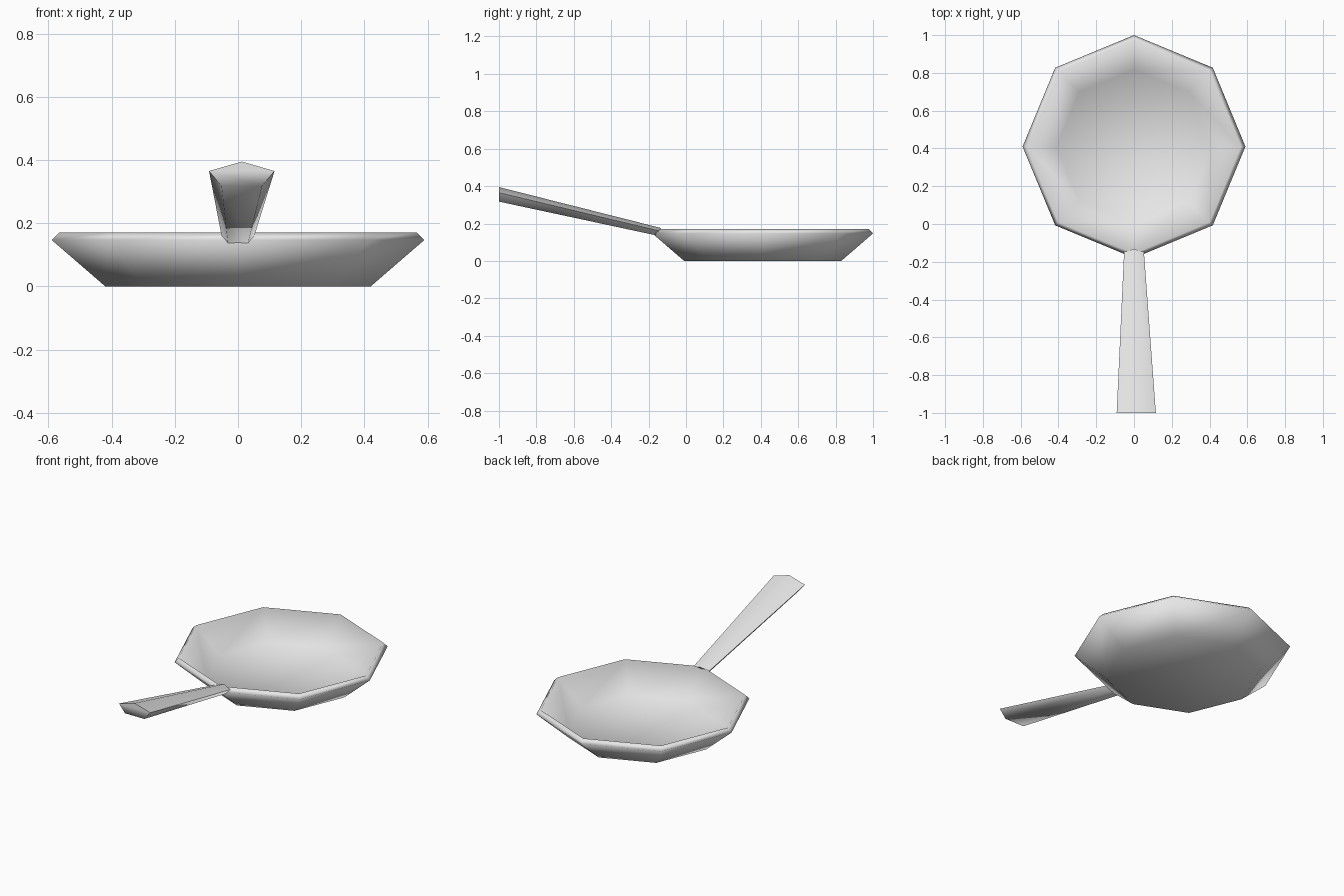
import bpy, bmesh
from math import sin, cos, pi, radians

cube = bpy.data.objects.get("Cube")
if cube:
    bpy.data.objects.remove(cube)

COLOUR = (0.8, 0.8, 0.8, 1)
grey = bpy.data.materials.new("plain grey")
grey.use_nodes = True
grey.diffuse_color = COLOUR
grey.node_tree.nodes["Principled BSDF"].inputs["Base Color"].default_value = COLOUR


def loft(name, rings, smooth_angle):
    """Skin a list of point rings and close both ends."""
    bm = bmesh.new()
    rows = [[bm.verts.new(p) for p in ring] for ring in rings]
    for a, b in zip(rows, rows[1:]):
        for i in range(len(a)):
            j = (i + 1) % len(a)
            bm.faces.new((a[i], a[j], b[j], b[i]))
    bm.faces.new(rows[0][::-1])
    bm.faces.new(rows[-1])
    bmesh.ops.recalc_face_normals(bm, faces=bm.faces)
    mesh = bpy.data.meshes.new(name)
    bm.to_mesh(mesh)
    bm.free()
    mesh.materials.append(grey)
    obj = bpy.data.objects.new(name, mesh)
    bpy.context.collection.objects.link(obj)
    bpy.ops.object.select_all(action='DESELECT')
    obj.select_set(True)
    bpy.context.view_layer.objects.active = obj
    if smooth_angle:
        bpy.ops.object.shade_smooth_by_angle(angle=radians(smooth_angle))
    else:
        bpy.ops.object.shade_smooth()
    return obj


# Pan bowl: eight-sided, outer base -> outer rim -> top rim -> inner floor
PAN_Y = 0.41
profile = [(0.42, 0), (0.59, 0.147), (0.566, 0.171), (0.408, 0.032)]
loft("pan_bowl", [[(r * sin(i * pi / 4), PAN_Y - r * cos(i * pi / 4), z)
                   for i in range(8)] for r, z in profile], None)


# Handle: five-sided, flaring from the rim to a flat upright end
def pentagon(x, z, width, height, y, lean):
    ring = []
    for i in range(5):
        a = 2 * pi * i / 5
        dz = height * cos(a)
        ring.append((x + width * sin(a), y + lean * dz, z + dz))
    return ring


loft("handle", [pentagon(0, 0.155, 0.055, 0.021, -0.151, 0.85),
                pentagon(0.012, 0.352, 0.109, 0.043, -1, 0)], 80)
